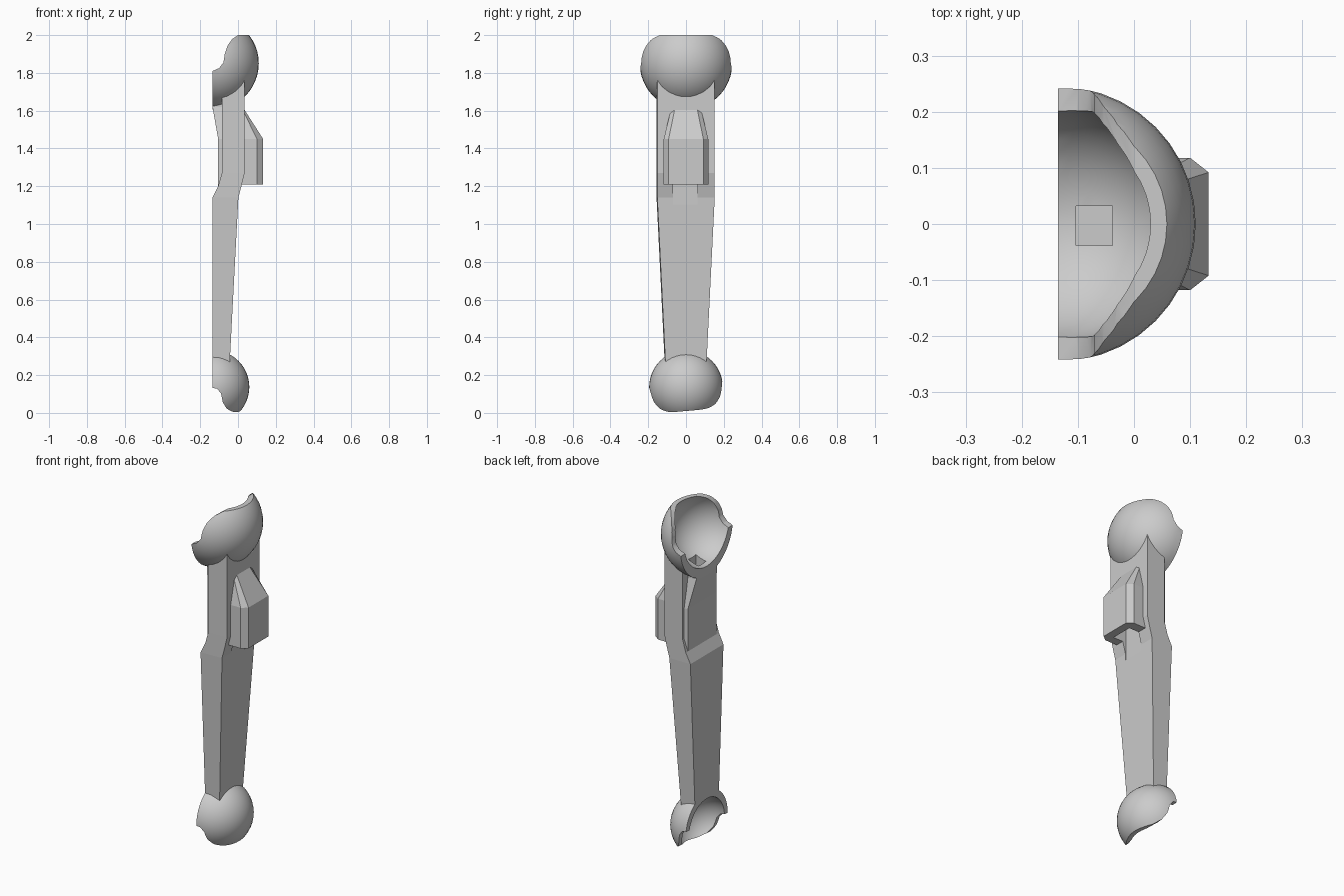
import bpy, bmesh, math
from mathutils import Matrix

cube = bpy.data.objects.get("Cube")
if cube:
    bpy.data.objects.remove(cube, do_unlink=True)

grey = bpy.data.materials.new("light_grey")
grey.use_nodes = True
grey.diffuse_color = (0.6, 0.6, 0.6, 1)
grey.node_tree.nodes["Principled BSDF"].inputs["Base Color"].default_value = (0.6, 0.6, 0.6, 1)

BACK = -0.135  # plane of the open back


def make(name, bm):
    bmesh.ops.recalc_face_normals(bm, faces=bm.faces)
    mesh = bpy.data.meshes.new(name)
    bm.to_mesh(mesh)
    bm.free()
    mesh.materials.append(grey)
    ob = bpy.data.objects.new(name, mesh)
    bpy.context.collection.objects.link(ob)
    return ob


def loft(name, rings):
    """Skin a stack of equal-length rings and cap both ends."""
    bm = bmesh.new()
    loops = [[bm.verts.new(p) for p in ring] for ring in rings]
    n = len(loops[0])
    for a, b in zip(loops, loops[1:]):
        for i in range(n):
            j = (i + 1) % n
            bm.faces.new((a[i], a[j], b[j], b[i]))
    bm.faces.new(loops[0])
    bm.faces.new(loops[-1])
    return make(name, bm)


def ball(name, radius, z):
    bm = bmesh.new()
    bmesh.ops.create_uvsphere(bm, u_segments=40, v_segments=24, radius=radius,
                              matrix=Matrix.Translation((BACK, 0, z)))
    return make(name, bm)


def box(name, x0, x1, y0, y1, z0, z1):
    return loft(name, [[(x0, y0, z), (x1, y0, z), (x1, y1, z), (x0, y1, z)] for z in (z0, z1)])


def prism(name, profile, tilt=0.0):
    """Extrude an x-z profile along y, sheared upward by tilt."""
    return loft(name, [[(x, y, z + y * tilt) for x, z in profile] for y in (-0.5, 0.5)])


def cut(ob, *cutters):
    for c in cutters:
        c.hide_render = True
        mod = ob.modifiers.new("cut", "BOOLEAN")
        mod.operation, mod.solver, mod.object = "DIFFERENCE", "EXACT", c
        bpy.context.view_layer.objects.active = ob
        bpy.ops.object.modifier_apply(modifier=mod.name)


# Cup shells at both ends
upper_cup = ball("upper_cup", 0.245, 1.85)
lower_cup = ball("lower_cup", 0.195, 0.137)
upper_hollow = ball("upper_hollow_cutter", 0.21, 1.87)
lower_hollow = ball("lower_hollow_cutter", 0.165, 0.125)

upper_trim = prism("upper_trim_cutter", [
    (BACK, 1.4), (BACK, 1.81), (-0.1, 1.825), (-0.077, 1.855), (-0.07, 1.9), (-0.055, 1.945),
    (-0.03, 1.98), (0.0, 2.0), (0.4, 2.0), (0.4, 2.4), (-0.6, 2.4), (-0.6, 1.4)])
lower_trim = prism("lower_trim_cutter", [
    (BACK, 0.6), (BACK, 0.15), (-0.11, 0.145), (-0.09, 0.12), (-0.08, 0.07), (-0.06, 0.035),
    (-0.03, 0.015), (0.0, 0.01), (0.4, 0.01), (0.4, -0.4), (-0.6, -0.4), (-0.6, 0.6)], 0.09)
peg_hole = box("peg_hole_cutter", -0.103, -0.038, -0.038, 0.032, 1.57, 1.75)
cut(upper_cup, upper_hollow, upper_trim, peg_hole)
cut(lower_cup, lower_hollow, lower_trim)

# Main strut: lower taper, step, straight upper length
strut = loft("strut", [
    [(xb, -w - 0.004, z), (xf, -w, z), (xf, w, z), (xb, w, z)] for z, xb, xf, w in (
        (0.15, BACK, -0.05, 0.103), (1.14, BACK, 0.002, 0.152), (1.2, -0.105, 0.018, 0.152),
        (1.27, -0.085, 0.035, 0.152), (1.85, -0.085, 0.035, 0.152))])

# Raised back panel, flaring out to the upper cup
back_panel = loft("back_panel", [
    [(-0.07, -w - 0.012, z), (x, -w, z), (x, w, z), (-0.07, w + 0.012, z)] for z, x, w in (
        (1.18, -0.105, 0.132), (1.45, -0.105, 0.132), (1.62, BACK, 0.095), (1.66, BACK, 0.095))])

# Front housing with chamfered sides and sloped top
housing = loft("front_housing", [
    [(0.0, -wo, z), (xo, -wo, z), (xf, -wf, z), (xf, wf, z), (xo, wo, z), (0.0, wo, z)]
    for z, xo, xf, wo, wf in (
        (1.21, 0.1, 0.133, 0.118, 0.092), (1.45, 0.1, 0.133, 0.118, 0.092),
        (1.605, 0.025, 0.034, 0.08, 0.06))])

# Slot running under the housing
slot = box("slot_cutter", 0.0, 0.085, -0.068, 0.062, 1.1, 1.4)
upper_core = ball("upper_core_cutter", 0.236, 1.85)
lower_core = ball("lower_core_cutter", 0.185, 0.137)
cut(strut, upper_core, lower_core, slot, peg_hole)
cut(back_panel, upper_core, peg_hole)
cut(housing, slot)

# Smooth the cups, then discard the cutters
for cup in (upper_cup, lower_cup):
    bpy.ops.object.select_all(action="DESELECT")
    cup.select_set(True)
    bpy.context.view_layer.objects.active = cup
    bpy.ops.object.shade_smooth_by_angle(angle=math.radians(30))
for ob in [o for o in bpy.data.objects if o.name.endswith("_cutter")]:
    bpy.data.objects.remove(ob, do_unlink=True)
